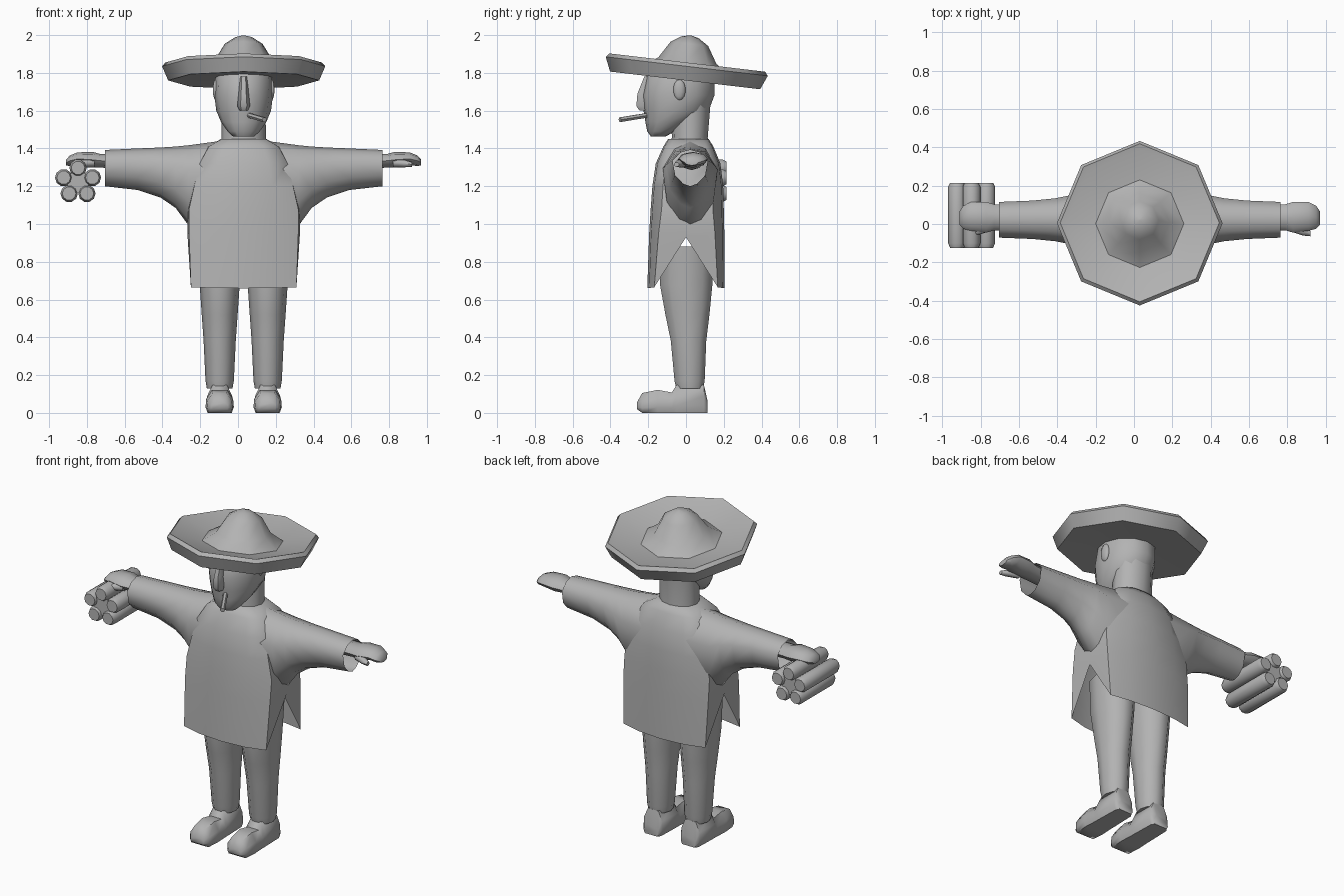
import bpy, bmesh, math
from mathutils import Vector, Matrix

if "Cube" in bpy.data.objects:
    bpy.data.objects.remove(bpy.data.objects["Cube"])

CX = 0.03  # the figure's own centre line
grey = bpy.data.materials.new("plain grey")
grey.diffuse_color = (0.45, 0.45, 0.45, 1)
grey.use_nodes = True
grey.node_tree.nodes["Principled BSDF"].inputs["Base Color"].default_value = grey.diffuse_color


def finish(name, bm, angle=50):
    bmesh.ops.recalc_face_normals(bm, faces=bm.faces)
    me = bpy.data.meshes.new(name)
    bm.to_mesh(me)
    bm.free()
    ob = bpy.data.objects.new(name, me)
    bpy.context.collection.objects.link(ob)
    me.materials.append(grey)
    bpy.ops.object.select_all(action='DESELECT')
    ob.select_set(True)
    bpy.context.view_layer.objects.active = ob
    bpy.ops.object.shade_smooth_by_angle(angle=math.radians(angle))
    return ob


def loft(name, rings, start=True, end=True, angle=50):
    """Skin a list of closed rings with equal point counts."""
    bm = bmesh.new()
    rows = [[bm.verts.new(p) for p in r] for r in rings]
    n = len(rows[0])
    for a, b in zip(rows, rows[1:]):
        for i in range(n):
            j = (i + 1) % n
            bm.faces.new((a[i], a[j], b[j], b[i]))
    if start:
        bm.faces.new(rows[0])
    if end:
        bm.faces.new(rows[-1])
    return finish(name, bm, angle)


def oval(x, z, yf, yb, hw, n=12):
    """Horizontal ring from front y to back y."""
    return [(x + hw * math.cos(t), (yf + yb) / 2 + (yb - yf) / 2 * math.sin(t), z)
            for t in (2 * math.pi * i / n for i in range(n))]


def rod(name, p, q, r, n=8, angle=50):
    p, q = Vector(p), Vector(q)
    rot = (q - p).to_track_quat('Z', 'Y').to_matrix()
    ring = [rot @ Vector((r * math.cos(2 * math.pi * i / n), r * math.sin(2 * math.pi * i / n), 0))
            for i in range(n)]
    return loft(name, [[p + v for v in ring], [q + v for v in ring]], angle=angle)


def blob(name, pos, size):
    bm = bmesh.new()
    bmesh.ops.create_uvsphere(bm, u_segments=10, v_segments=7, radius=1,
                              matrix=Matrix.Translation(pos) @ Matrix.Diagonal((*size, 1)))
    return finish(name, bm, 80)


# Hat: eight-sided lathe, tipped up at the front
hat = [(0.06, 1.775), (0.22, 1.77), (0.40, 1.76), (0.432, 1.835), (0.415, 1.855), (0.385, 1.845),
       (0.23, 1.815), (0.155, 1.865), (0.10, 1.955), (0.045, 1.99), (0.004, 2.0)]
tilt = (Matrix.Translation((CX, 0, 1.8)) @ Matrix.Rotation(-0.117, 4, 'X')
        @ Matrix.Translation((0, 0, -1.8)))
loft("hat", [[tilt @ Vector(p) for p in oval(0, z, -r, r, r, 8)] for r, z in hat], angle=45)

# Head, neck, nose, ears, cigarette
loft("head", [oval(CX, *r) for r in [
    (1.462, -0.185, -0.11, 0.055), (1.49, -0.205, -0.06, 0.085), (1.54, -0.215, 0.04, 0.12),
    (1.60, -0.225, 0.12, 0.145), (1.68, -0.235, 0.15, 0.155), (1.78, -0.21, 0.15, 0.15),
    (1.84, -0.15, 0.12, 0.12)]])
loft("neck", [oval(CX, *r) for r in [
    (1.38, -0.085, 0.125, 0.12), (1.46, -0.075, 0.115, 0.118), (1.64, -0.08, 0.13, 0.115)]])
loft("nose", [oval(CX, *r, 6) for r in [
    (1.60, -0.25, -0.19, 0.022), (1.625, -0.268, -0.19, 0.034), (1.69, -0.262, -0.19, 0.027),
    (1.78, -0.225, -0.17, 0.02)]])
rod("cigarette", (0.05, -0.19, 1.578), (0.14, -0.35, 1.552), 0.014, 6)

# Poncho body: open tunic with a notch in each side of the hem
def tunic(z, hw, yf, yb, c=0.7, hem=None):
    mid, d = (yf + yb) / 2, (yb - yf) / 2
    quarter = [(1, 0), (0.97, c), (0.55, 0.95), (0, 1)]
    loop = (quarter + [(-x, y) for x, y in quarter[2::-1]]
            + [(-x, -y) for x, y in quarter[1:]] + [(x, -y) for x, y in quarter[2:0:-1]])
    drop = lambda y: z if hem is None or y == 0 else hem - 0.03 * (abs(y) - c)
    return [(CX + hw * x, mid + d * y, drop(y)) for x, y in loop]


loft("poncho_body", [
    tunic(0.93, 0.288, -0.205, 0.205, 0.82, 0.665), tunic(0.95, 0.298, -0.195, 0.203, 0.75),
    tunic(1.08, 0.298, -0.187, 0.2), tunic(1.2, 0.27, -0.178, 0.197),
    tunic(1.32, 0.24, -0.16, 0.182), tunic(1.41, 0.19, -0.12, 0.145),
    tunic(1.45, 0.12, -0.095, 0.12)], start=False, angle=60)


def sleeve_ring(x, top, bot, d):
    h = top - bot
    half = [(0.55, top - 0.07 * h), (1, top - 0.3 * h), (0.85, bot + 0.3 * h), (0.4, bot + 0.07 * h)]
    return ([(x, 0.022, top)] + [(x, 0.022 + d * k, z) for k, z in half] + [(x, 0.022, bot)]
            + [(x, 0.022 - d * k, z) for k, z in half[::-1]])


def hand_ring(x, y, z, d, h):
    return [(x, y + d * math.cos(t), z + h * math.sin(t))
            for t in (math.pi * i / 4 for i in range(8))]


def shoe_ring(x, y, lo, hi, hw):
    h = hi - lo
    half = [(0.85, lo), (1, lo + 0.25 * h), (0.95, lo + 0.6 * h), (0.55, hi)]
    return [(x + hw * k, y, z) for k, z in half] + [(x - hw * k, y, z) for k, z in half[::-1]]


for side, s in (("left", 1), ("right", -1)):
    # Sleeve, open at the cuff
    loft(side + "_sleeve", [sleeve_ring(CX + s * x, t, b, d) for x, t, b, d in [
        (0.735, 1.392, 1.2, 0.093), (0.56, 1.4, 1.18, 0.1), (0.44, 1.405, 1.14, 0.112),
        (0.36, 1.41, 1.085, 0.128), (0.29, 1.417, 0.99, 0.145), (0.12, 1.44, 0.95, 0.15)]],
        start=False, end=False, angle=60)
    # Arm and hand
    loft(side + "_hand", [hand_ring(CX + s * x, *r) for x, *r in [
        (0.55, 0.03, 1.33, 0.06, 0.045), (0.76, 0.035, 1.335, 0.068, 0.036),
        (0.80, 0.035, 1.34, 0.08, 0.042), (0.88, 0.04, 1.345, 0.075, 0.034),
        (0.92, 0.035, 1.335, 0.06, 0.028), (0.94, 0.03, 1.325, 0.035, 0.015)]])
    loft(side + "_thumb", [hand_ring(CX + s * x, *r) for x, *r in [
        (0.79, -0.015, 1.325, 0.025, 0.025), (0.85, -0.035, 1.32, 0.025, 0.02),
        (0.89, -0.05, 1.315, 0.014, 0.012)]])
    # Leg
    lx = CX + s * 0.127
    loft(side + "_leg", [oval(lx, *r, 10) for r in [
        (0.13, -0.055, 0.095, 0.068), (0.17, -0.065, 0.103, 0.075), (0.38, -0.085, 0.112, 0.085),
        (0.52, -0.115, 0.13, 0.095), (0.68, -0.145, 0.147, 0.106), (0.88, -0.14, 0.15, 0.12)]])
    # Shoe
    loft(side + "_shoe", [shoe_ring(lx, *r) for r in [
        (-0.26, 0.02, 0.055, 0.045), (-0.232, 0, 0.105, 0.068), (-0.15, 0, 0.122, 0.075),
        (-0.075, 0, 0.108, 0.07), (-0.05, 0, 0.148, 0.07), (0.095, 0, 0.148, 0.065),
        (0.115, 0.0, 0.06, 0.05)]])
    blob(side + "_ear", (CX + s * 0.148, -0.035, 1.71), (0.016, 0.033, 0.055))

# Bundle of five sticks held in the right hand
bx, bz = -0.847, 1.222
rod("bundle_core", (bx, -0.11, bz), (bx, 0.2, bz), 0.06, 10)
for i in range(5):
    a = math.pi / 2 + i * math.tau / 5
    x, z = bx + 0.08 * math.cos(a), bz + 0.075 * math.sin(a)
    loft("bundle_stick", [[(x + r * math.cos(t), y, z + r * math.sin(t))
                           for t in (math.tau * k / 10 for k in range(10))]
                          for y, r in ((-0.125, 0.036), (-0.1, 0.046), (0.195, 0.046), (0.215, 0.036))])
